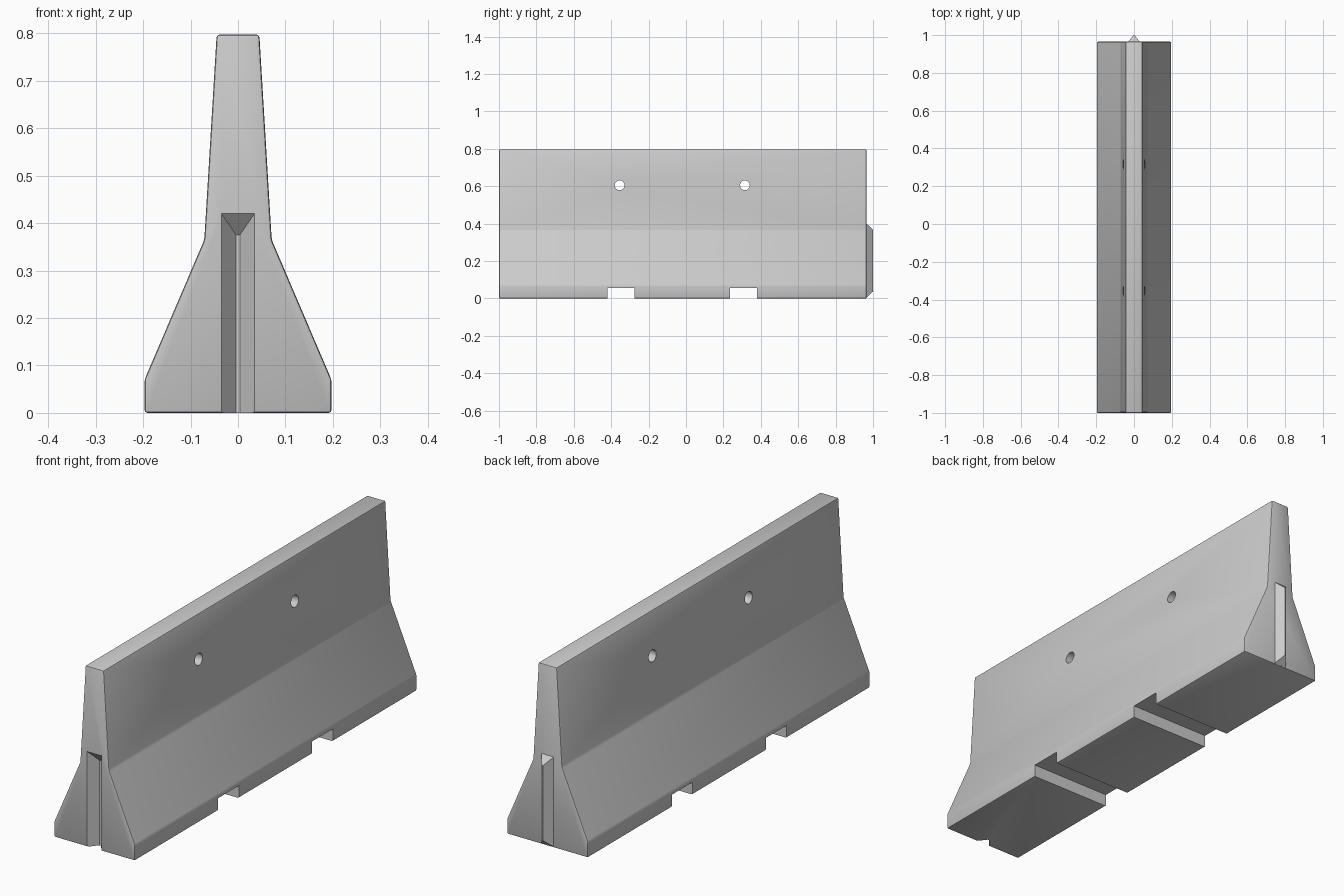
import bpy, bmesh, math
from mathutils import Matrix

if "Cube" in bpy.data.objects:
    bpy.data.objects.remove(bpy.data.objects["Cube"], do_unlink=True)

FRONT, BACK = -1.0, 0.965

concrete = bpy.data.materials.new("concrete_grey")
concrete.use_nodes = True
GREY = (0.6, 0.6, 0.6, 1)
concrete.diffuse_color = GREY
concrete.node_tree.nodes["Principled BSDF"].inputs["Base Color"].default_value = GREY


def add_object(name, bm):
    bmesh.ops.recalc_face_normals(bm, faces=bm.faces)
    mesh = bpy.data.meshes.new(name)
    bm.to_mesh(mesh)
    bm.free()
    obj = bpy.data.objects.new(name, mesh)
    mesh.materials.append(concrete)
    bpy.context.collection.objects.link(obj)
    return obj


def loft(name, rings):
    """Skin matching rings of points and cap both ends."""
    bm = bmesh.new()
    loops = [[bm.verts.new(p) for p in ring] for ring in rings]
    for a, b in zip(loops, loops[1:]):
        for i in range(len(a)):
            j = (i + 1) % len(a)
            bm.faces.new((a[i], a[j], b[j], b[i]))
    bm.faces.new(loops[0])
    bm.faces.new(loops[-1])
    return add_object(name, bm)


def rect(y, half, low, high):
    return [(-half, y, low), (half, y, low), (half, y, high), (-half, y, high)]


# Barrier body: mirrored safety profile run along y, with softened edges
right_half = [(0.197, 0), (0.197, 0.07), (0.071, 0.365), (0.045, 0.797)]
profile = right_half + [(-x, z) for x, z in reversed(right_half)]
body = loft("barrier_body", [[(x, y, z) for x, z in profile] for y in (FRONT, BACK)])
bevel = body.modifiers.new("soft_edges", "BEVEL")
bevel.width = 0.006
bevel.segments = 2
bevel.limit_method = "ANGLE"
bevel.angle_limit = math.radians(15)

# Cutters: end groove, underside forklift slots, lifting holes
cutters = [loft("groove_cutter", [
    rect(FRONT - 0.01, 0.035, -0.05, 0.42),
    rect(FRONT, 0.035, -0.05, 0.42),
    rect(FRONT + 0.04, 0.004, -0.05, 0.375)])]
for start, end in ((-0.42, -0.275), (0.235, 0.38)):
    cutters.append(loft("slot_cutter", [rect(start, 0.3, -0.1, 0.055), rect(end, 0.3, -0.1, 0.055)]))
for y in (-0.355, 0.315):
    bm = bmesh.new()
    bmesh.ops.create_cone(bm, cap_ends=True, segments=32, radius1=0.026, radius2=0.026, depth=0.5,
                          matrix=Matrix.Translation((0, y, 0.605)) @ Matrix.Rotation(math.pi / 2, 4, "Y"))
    cutters.append(add_object("hole_cutter", bm))

for cutter in cutters:
    cut = body.modifiers.new(cutter.name, "BOOLEAN")
    cut.operation = "DIFFERENCE"
    cut.solver = "EXACT"
    cut.object = cutter

# Bake the cuts and discard the cutters
depsgraph = bpy.context.evaluated_depsgraph_get()
baked = bpy.data.meshes.new_from_object(body.evaluated_get(depsgraph))
body.modifiers.clear()
body.data = baked
for cutter in cutters:
    bpy.data.objects.remove(cutter, do_unlink=True)

# Tapered key on the back end that fits the groove of the next barrier
key = loft("end_key", [
    rect(BACK - 0.01, 0.03, 0.005, 0.4),
    rect(BACK, 0.03, 0.005, 0.4),
    rect(1.0, 0.003, 0.037, 0.368)])

# Smooth the small bevels and holes, keep real corners sharp
bpy.ops.object.select_all(action="DESELECT")
body.select_set(True)
bpy.context.view_layer.objects.active = body
bpy.ops.object.shade_smooth_by_angle(angle=math.radians(30))
